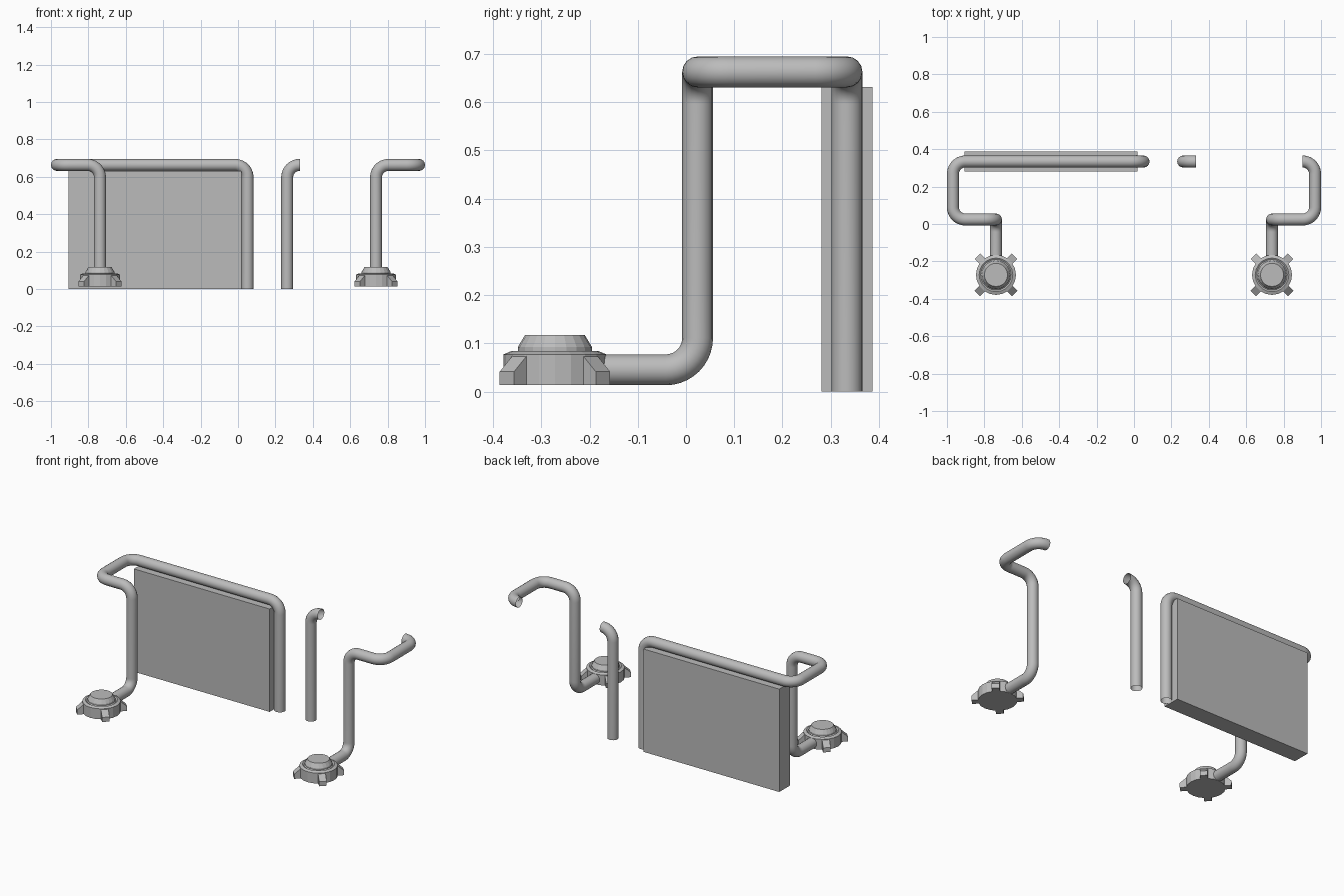
import bpy, bmesh, math
from mathutils import Vector, Matrix

cube = bpy.data.objects.get("Cube")
if cube:
    bpy.data.objects.remove(cube, do_unlink=True)

# Single painted-metal colour
GREY = (0.5, 0.5, 0.5, 1)
grey = bpy.data.materials.new("light grey")
grey.use_nodes = True
grey.diffuse_color = GREY
grey.node_tree.nodes["Principled BSDF"].inputs["Base Color"].default_value = GREY

TUBE, BEND = 0.032, 0.066
FRONT_X, OUTER_X = 0.738, 0.968
FRONT_Y, BACK_Y = 0.024, 0.334
LOW, HIGH = 0.045, 0.663
KNOB_Y = -0.272


def add(name, mesh):
    obj = bpy.data.objects.new(name, mesh)
    bpy.context.collection.objects.link(obj)
    mesh.materials.clear()
    mesh.materials.append(grey)
    return obj


def finish(name, bm):
    bmesh.ops.recalc_face_normals(bm, faces=bm.faces)
    mesh = bpy.data.meshes.new(name)
    bm.to_mesh(mesh)
    bm.free()
    return add(name, mesh)


def rounded(corners, steps=10):
    """Replace each inner right-angle corner with an arc."""
    pts = [Vector(c) for c in corners]
    out = [pts[0]]
    for a, b, c in zip(pts, pts[1:], pts[2:]):
        u, v = (a - b).normalized(), (c - b).normalized()
        centre = b + (u + v) * BEND
        for i in range(steps + 1):
            t = math.pi / 2 * i / steps
            out.append(centre - v * BEND * math.cos(t) - u * BEND * math.sin(t))
    return out + [pts[-1]]


def pipe(name, corners):
    """Open-ended bent tube."""
    path = rounded(corners)
    curve = bpy.data.curves.new(name + "_path", "CURVE")
    curve.dimensions = "3D"
    curve.bevel_depth = TUBE
    curve.bevel_resolution = 6
    spline = curve.splines.new("POLY")
    spline.points.add(len(path) - 1)
    for point, co in zip(spline.points, path):
        point.co = (*co, 1)
    temp = bpy.data.objects.new(name + "_path", curve)
    bpy.context.collection.objects.link(temp)
    bpy.context.view_layer.update()
    graph = bpy.context.evaluated_depsgraph_get()
    mesh = bpy.data.meshes.new_from_object(temp.evaluated_get(graph))
    bpy.data.objects.remove(temp, do_unlink=True)
    for face in mesh.polygons:
        face.use_smooth = True
    return add(name, mesh)


def arm_path(side):
    """Foot, upright and top return shared by both sides."""
    return [(side * FRONT_X, KNOB_Y + 0.09, LOW),
            (side * FRONT_X, FRONT_Y, LOW),
            (side * FRONT_X, FRONT_Y, HIGH),
            (side * OUTER_X, FRONT_Y, HIGH),
            (side * OUTER_X, BACK_Y, HIGH)]


def knob(name, x):
    # Stepped body, turned from a profile of radius and height
    bm = bmesh.new()
    profile = [(0.107, 0.013), (0.107, 0.077), (0.09, 0.084), (0.082, 0.079),
               (0.077, 0.083), (0.077, 0.092), (0.062, 0.117)]
    sides = 20
    rings = [[bm.verts.new((r * math.cos(math.tau * i / sides),
                            r * math.sin(math.tau * i / sides), z))
              for i in range(sides)] for r, z in profile]
    for low, high in zip(rings, rings[1:]):
        for i in range(sides):
            j = (i + 1) % sides
            bm.faces.new((low[i], low[j], high[j], high[i]))
    bm.faces.new(rings[0])
    bm.faces.new(rings[-1])
    # Four diagonal grips with sloped tops
    outline = [(0.06, 0.013), (0.141, 0.013), (0.141, 0.041),
               (0.098, 0.079), (0.06, 0.079)]
    for k in range(4):
        turn = Matrix.Rotation(math.pi / 4 + k * math.pi / 2, 3, "Z")
        ends = [[bm.verts.new(turn @ Vector((r, w, z))) for r, z in outline]
                for w in (-0.021, 0.021)]
        for end in ends:
            bm.faces.new(end)
        n = len(outline)
        for i in range(n):
            j = (i + 1) % n
            bm.faces.new((ends[0][i], ends[0][j], ends[1][j], ends[1][i]))
    obj = finish(name, bm)
    obj.location = (x, KNOB_Y, 0)


# Long rail on the right, with its back post
pipe("right_rail", arm_path(-1) + [(0.051, BACK_Y, HIGH), (0.051, BACK_Y, 0)])

# Short rail on the left, cut off after its last bend
pipe("left_rail", arm_path(1) + [(OUTER_X - BEND - 0.002, BACK_Y, HIGH)])

# Separate back post, cut off after its bend
pipe("back_post", [(0.263, BACK_Y, 0), (0.263, BACK_Y, HIGH),
                   (0.263 + BEND + 0.002, BACK_Y, HIGH)])

for side, label in ((-1, "right"), (1, "left")):
    knob(label + "_knob", side * FRONT_X)

# Panel below the long rail
bm = bmesh.new()
bmesh.ops.create_cube(bm, size=1)
bmesh.ops.scale(bm, vec=(0.923, 0.106, 0.632), verts=bm.verts)
bmesh.ops.translate(bm, vec=(-0.4435, 0.334, 0.316), verts=bm.verts)
finish("panel", bm)
